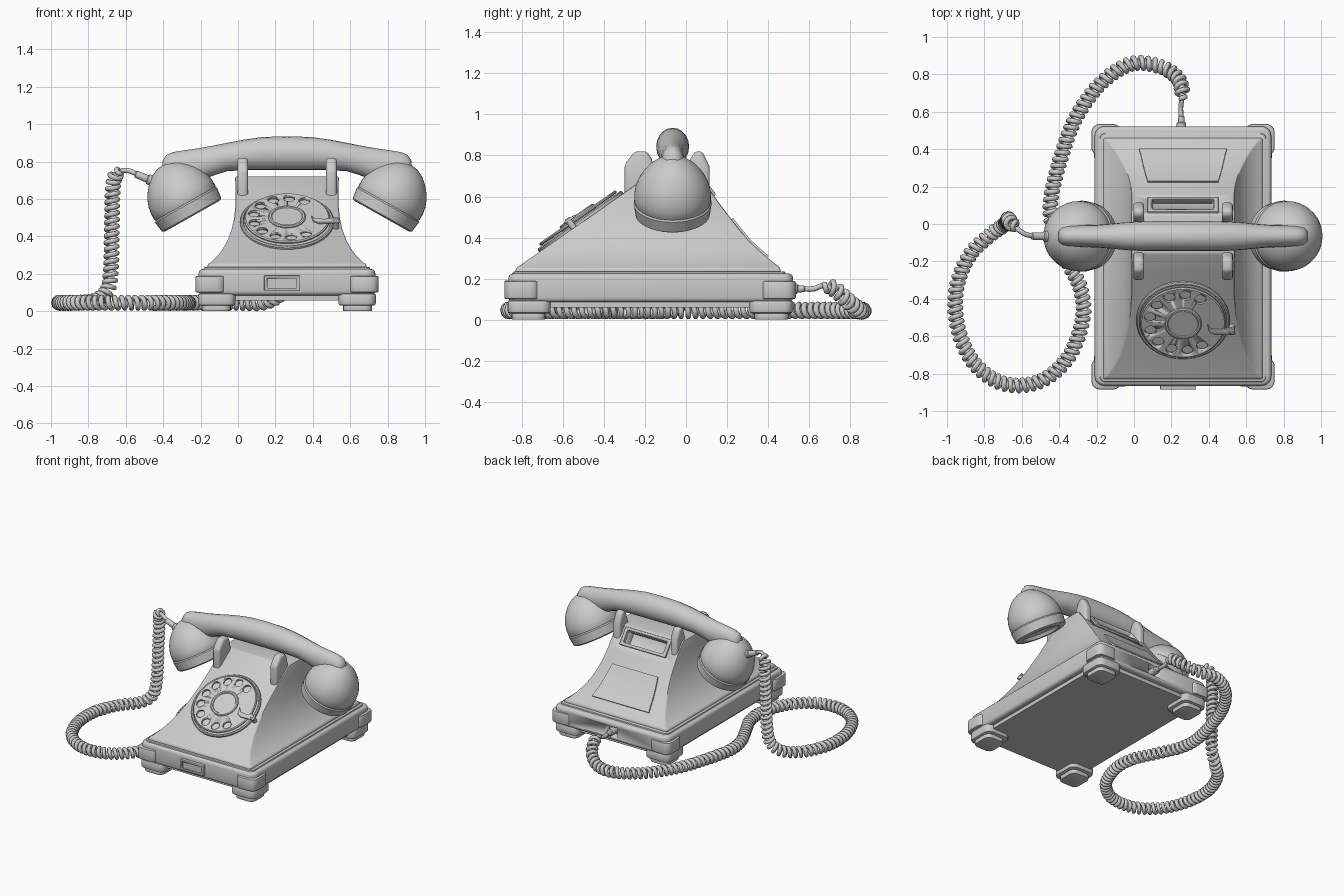
import bpy, bmesh, math
from mathutils import Vector, Matrix

if "Cube" in bpy.data.objects:
    bpy.data.objects.remove(bpy.data.objects["Cube"])

CX, CY, HY = 0.262, -0.175, -0.065   # phone centre x, base centre y, handset y


def finish(name, bm, M=None, bevel=0.0, segs=2, smooth=35):
    if M:
        bm.transform(M)
    bmesh.ops.recalc_face_normals(bm, faces=bm.faces)
    me = bpy.data.meshes.new(name)
    bm.to_mesh(me)
    bm.free()
    ob = bpy.data.objects.new(name, me)
    bpy.context.collection.objects.link(ob)
    bpy.ops.object.select_all(action='DESELECT')
    ob.select_set(True)
    bpy.context.view_layer.objects.active = ob
    if bevel:
        m = ob.modifiers.new("bevel", 'BEVEL')
        m.width, m.segments, m.limit_method = bevel, segs, 'ANGLE'
        bpy.ops.object.modifier_apply(modifier=m.name)
    bpy.ops.object.shade_smooth_by_angle(angle=math.radians(smooth))
    return ob


def loft(name, rings, **kw):
    bm = bmesh.new()
    vs = [[bm.verts.new(p) for p in r] for r in rings]
    n = len(vs[0])
    for a, b in zip(vs, vs[1:]):
        for i in range(n):
            bm.faces.new((a[i], a[(i + 1) % n], b[(i + 1) % n], b[i]))
    bm.faces.new(vs[0])
    bm.faces.new(vs[-1])
    return finish(name, bm, **kw)


def lathe(name, prof, n=40, **kw):
    return loft(name, [[(max(r, .001) * math.cos(2 * math.pi * i / n), max(r, .001) * math.sin(2 * math.pi * i / n), z)
                        for i in range(n)] for r, z in prof], **kw)


def box(name, lo, hi, corner=0.0, **kw):
    bm = bmesh.new()
    bmesh.ops.create_cube(bm, size=1)
    lo, hi = Vector(lo), Vector(hi)
    for v in bm.verts:
        v.co = Vector([lo[i] + (v.co[i] + .5) * (hi[i] - lo[i]) for i in range(3)])
    if corner:
        ed = [e for e in bm.edges if abs(e.verts[0].co.z - e.verts[1].co.z) > 1e-4]
        bmesh.ops.bevel(bm, geom=ed, offset=corner, segments=4, profile=.5, affect='EDGES')
    return finish(name, bm, **kw)


def cut(ob, cutter, keep=False):
    m = ob.modifiers.new("cut", 'BOOLEAN')
    m.operation, m.object, m.solver = 'DIFFERENCE', cutter, 'EXACT'
    bpy.context.view_layer.objects.active = ob
    bpy.ops.object.modifier_apply(modifier=m.name)
    if not keep:
        bpy.data.objects.remove(cutter)


def track(p, d):
    return Matrix.Translation(p) @ Vector(d).to_track_quat('Z', 'Y').to_matrix().to_4x4()


# base shell with cord socket, underside plate
base = box("base_shell", (CX - .472, -.865, .085), (CX + .472, .522, .225), corner=.05, bevel=.022, segs=3)
cut(base, box("socket_cutter", (.2, .46, .11), (.31, .6, .19)))
box("base_step", (CX - .445, -.845, .2), (CX + .445, .485, .235), corner=.03, bevel=.008)
box("bottom_plate", (CX - .43, -.82, .058), (CX + .43, .48, .1), corner=.03)

# corner bumpers and two-tier feet
for sx in (-1, 1):
    for sy in (-1, 1):
        def corner_box(name, x0, x1, y0, y1, z0, z1, c, b):
            xs = sorted((CX + sx * x0, CX + sx * x1))
            ys = sorted((CY + sy * y0, CY + sy * y1))
            box(name, (xs[0], ys[0], z0), (xs[1], ys[1], z1), corner=c, bevel=b)
        corner_box("corner_bumper", .33, .49, .54, .71, .1, .188, .045, .008)
        corner_box("foot_bracket", .275, .475, .485, .695, .03, .095, .045, .012)
        corner_box("foot", .3, .455, .51, .675, 0, .035, .04, .006)

# front label plate
plate = box("front_plate", (.14, -.885, .11), (.332, -.85, .19), bevel=.004)
cut(plate, box("plate_cutter", (.158, -.9, .125), (.314, -.876, .175)))

# flared body with carrying recess at the back
sections = [(.225, .425, -.83, .46), (.25, .425, -.83, .46), (.262, .405, -.812, .448),
            (.295, .372, -.765, .405), (.33, .345, -.715, .365), (.38, .317, -.643, .31),
            (.44, .295, -.557, .26), (.5, .282, -.471, .213), (.57, .275, -.371, .16),
            (.64, .274, -.271, .11), (.72, .278, -.157, .05)]
body = loft("body", [[(CX - w, f, z), (CX + w, f, z), (CX + w, b, z), (CX - w, b, z)]
                     for z, w, f, b in sections], bevel=.008)
R = Matrix.Translation((CX, .098, .655)) @ Matrix.Rotation(math.radians(-53), 4, 'X')
frame = box("recess_frame", (-.19, -.065, -.02), (.19, .065, .012), M=R, bevel=.006)
cutter = box("recess_cutter", (-.165, -.045, -.08), (.165, .045, .1), M=R, bevel=.01)
cut(body, cutter, True)
cut(frame, cutter)

# rear panel following the body curve
rings = []
for y, z, w in ((.397, .303, .235), (.363, .332, .225), (.31, .38, .213), (.26, .44, .2), (.222, .49, .188)):
    rings.append([(CX + s * w, y + o, z + o) for s, o in ((-1, -.01), (1, -.01), (1, .007), (-1, .007))])
loft("rear_panel", rings)

# rotary dial
D = Matrix.Translation((CX, -.51, .472)) @ Matrix.Rotation(math.radians(35), 4, 'X')
lathe("dial_base", [(.25, -.02), (.25, .012), (.244, .018), (.236, .018), (.232, .01), (0, .01)], 48, M=D)
wheel = lathe("finger_wheel", [(.22, .02), (.228, .024), (.228, .03), (.222, .036), (0, .036)], 48, M=D)
for i in range(10):
    a = math.radians(59 + 27.3 * i)
    H = D @ Matrix.Translation((.18 * math.cos(a), .18 * math.sin(a), 0))
    cut(wheel, lathe("hole_cutter", [(.03, .0), (.03, .06)], 20, M=H))
lathe("dial_centre", [(.1, .005), (.1, .042), (.094, .047), (.084, .047), (.08, .042), (0, .042)], 36, M=D)
stop = [(.13, 0), (.15, -.03), (.2, -.035), (.275, -.015), (.28, -.065), (.17, -.068), (.14, -.05)]
loft("finger_stop", [[(x, y, z) for x, y in stop] for z in (.04, .052)], M=D, bevel=.003)
lathe("stop_post", [(.016, -.03), (.016, .052), (.01, .058)], 16, M=D @ Matrix.Translation((.262, -.045, 0)))

# cradle prongs
front = [(-.3, .58), (-.3, .755), (-.25, .82), (-.19, .82), (-.167, .785), (-.15, .71), (-.12, .65)]
back = [(.115, .56), (.115, .745), (.08, .82), (.045, .82), (.022, .785), (0, .71), (-.03, .65)]
for s in (-1, 1):
    for nm, prof in (("front", front), ("rear", back)):
        xc = CX + s * .237
        loft(nm + "_cradle_prong", [[(xc + o, y, z) for y, z in prof] for o in (-.029, .029)],
             bevel=.018, segs=3)

# handset handle: offset from centre, top, bottom, half width
half = [(0, .935, .754, .08), (.13, .931, .754, .08), (.23, .917, .754, .079), (.32, .9, .748, .073),
        (.38, .888, .73, .067), (.46, .873, .7, .06), (.55, .86, .69, .058), (.61, .85, .69, .055),
        (.645, .835, .7, .047), (.665, .805, .72, .03)]
stations = [(-d, t, b, w) for d, t, b, w in half[:0:-1]] + half
rings = []
for d, t, b, w in stations:
    rings.append([(CX + d, HY + w * math.cos(a), (t + b) / 2 + (t - b) / 2 * math.sin(a))
                  for a in [math.tau * i / 20 for i in range(20)]])
loft("handset_handle", rings, smooth=60)

# ear and mouth cups
cup = [(0, .03), (.11, .03), (.125, .022), (.135, 0), (.17, 0), (.182, .008), (.19, .068), (.184, .076),
       (.187, .082), (.187, .12), (.181, .155), (.168, .19), (.148, .225), (.12, .26), (.085, .29), (.045, .31), (0, .317)]
for s, nm in ((-1, "mouthpiece"), (1, "earpiece")):
    lathe(nm + "_cup", cup, 40, M=track((CX + s * .506, HY, .508), (s * .49, 0, .87)))

# cord plugs
lathe("handset_plug", [(.028, -.04), (.028, .055), (.021, .06), (.019, .125), (.012, .13)], 20,
      M=track((-.43, HY, .685), (-.92, 0, .38)))
lathe("base_plug", [(.026, -.07), (.026, .02), (.018, .025), (.016, .055), (.01, .06)], 20,
      M=track((.253, .52, .15), (0, 1, 0)))

# coiled cord: straight leads at both ends, helix in between
F = .045
lead_a = [(-.53, HY, .727), (-.58, -.055, .75), (-.62, -.03, .752)]
path = [(-.62, -.03, .75), (-.655, .0, .725), (-.67, .025, .65), (-.675, .02, .45), (-.68, .01, .22),
        (-.7, -.01, .11), (-.77, -.06, .055), (-.88, -.17, F), (-.95, -.35, F), (-.94, -.56, F), (-.85, -.75, F),
        (-.69, -.855, F), (-.5, -.84, F), (-.35, -.71, F), (-.275, -.51, F), (-.285, -.35, F), (-.35, -.21, F),
        (-.43, -.03, F), (-.445, .13, F), (-.39, .36, F), (-.31, .57, F), (-.18, .75, F), (-.02, .855, F),
        (.13, .845, F), (.225, .79, .09), (.257, .72, .15), (.255, .66, .165)]
lead_b = [(.25, .62, .15), (.253, .56, .15)]


def spline(pts, n):
    p = [Vector(q) for q in pts]
    p = [2 * p[0] - p[1]] + p + [2 * p[-1] - p[-2]]
    out = []
    for a, b, c, d in zip(p, p[1:], p[2:], p[3:]):
        for k in range(n):
            t = k / n
            out.append(.5 * (2 * b + (c - a) * t + (2 * a - 5 * b + 4 * c - d) * t * t + (3 * b - a - 3 * c + d) * t ** 3))
    return out + [p[-2]]


fine = spline(path, 30)
lens = [0]
for a, b in zip(fine, fine[1:]):
    lens.append(lens[-1] + (b - a).length)
pitch, per, coil_r = .036, 11, .03
count = int(lens[-1] / pitch * per)
coil, j, nrm = [], 0, Vector((0, 1, 0))
for i in range(count + 1):
    s = lens[-1] * i / count
    while j < len(fine) - 2 and lens[j + 1] < s:
        j += 1
    t = (fine[j + 1] - fine[j]).normalized()
    p = fine[j].lerp(fine[j + 1], (s - lens[j]) / (lens[j + 1] - lens[j]))
    nrm = (nrm - t * nrm.dot(t)).normalized()
    a = math.tau * i / per
    r = coil_r * min(1, i / 12, (count - i) / 12)
    coil.append(p + r * (math.cos(a) * nrm + math.sin(a) * t.cross(nrm)))
pts = spline(lead_a, 4)[:-1] + coil + spline([path[-1]] + lead_b, 4)[1:]
cu = bpy.data.curves.new("coiled_cord", 'CURVE')
cu.dimensions, cu.bevel_depth, cu.bevel_resolution, cu.use_fill_caps = '3D', .0135, 2, True
sp = cu.splines.new('POLY')
sp.points.add(len(pts) - 1)
for q, v in zip(sp.points, pts):
    q.co = (*v, 1)
sp.use_smooth = True
bpy.context.collection.objects.link(bpy.data.objects.new("coiled_cord", cu))
